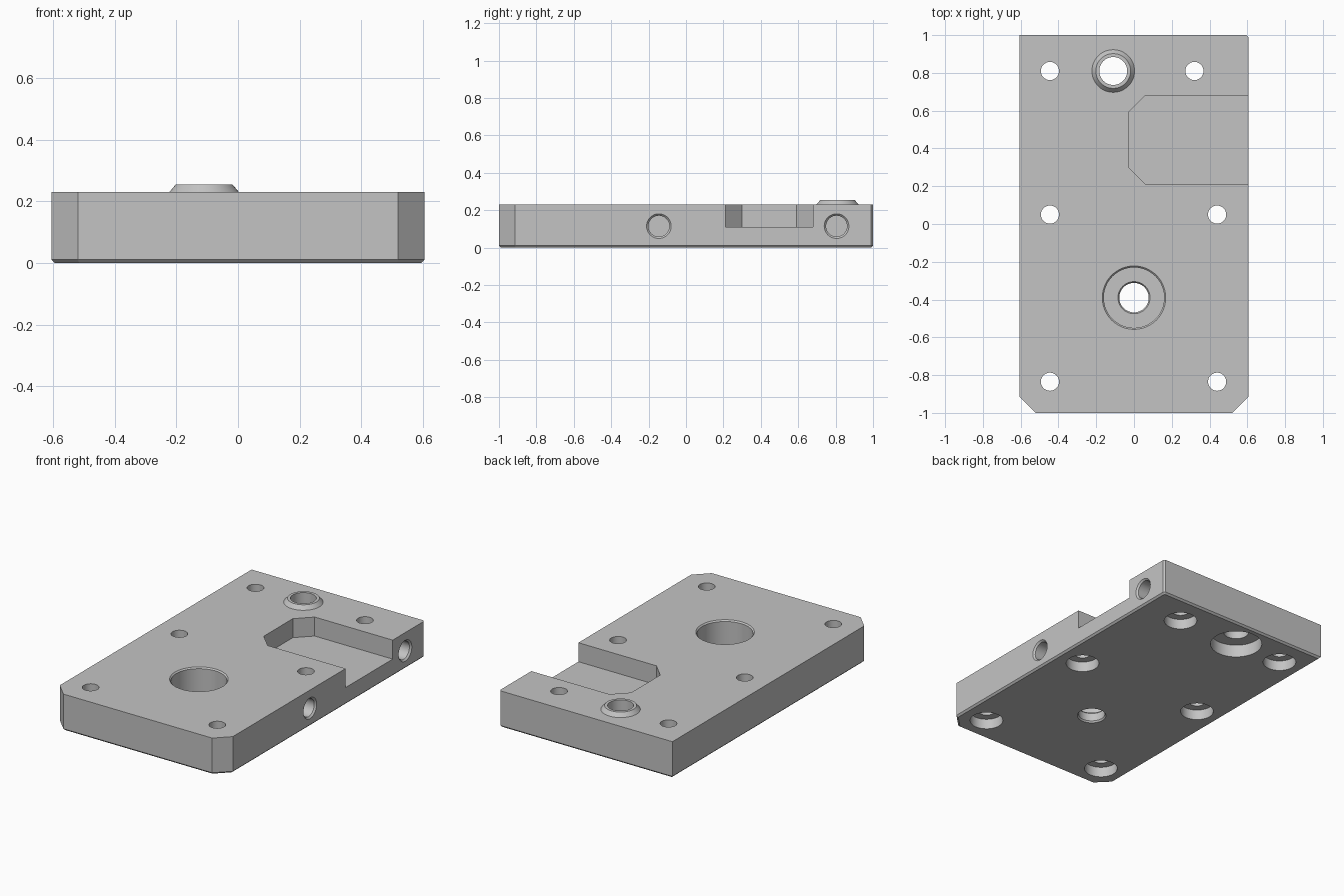
import bpy
import bmesh
import math
from mathutils import Matrix

SEG = 48
TOP = 0.23

cube = bpy.data.objects.get("Cube")
if cube:
    bpy.data.objects.remove(cube, do_unlink=True)

# Single machined metal colour
metal = bpy.data.materials.new("machined_grey")
metal.use_nodes = True
GREY = (0.55, 0.55, 0.55, 1)
metal.diffuse_color = GREY
metal.node_tree.nodes["Principled BSDF"].inputs["Base Color"].default_value = GREY


def make_object(name, bm):
    bmesh.ops.recalc_face_normals(bm, faces=bm.faces)
    mesh = bpy.data.meshes.new(name)
    bm.to_mesh(mesh)
    bm.free()
    mesh.materials.append(metal)
    obj = bpy.data.objects.new(name, mesh)
    bpy.context.collection.objects.link(obj)
    return obj


def prism(name, outline, z0, z1, bottom_bevel=0):
    bm = bmesh.new()
    base = bm.faces.new([bm.verts.new((x, y, z0)) for x, y in outline])
    made = bmesh.ops.extrude_face_region(bm, geom=[base], use_keep_orig=True)
    for item in made["geom"]:
        if isinstance(item, bmesh.types.BMVert):
            item.co.z = z1
    if bottom_bevel:
        bmesh.ops.recalc_face_normals(bm, faces=bm.faces)
        edges = [e for e in bm.edges if all(v.co.z == z0 for v in e.verts)]
        bmesh.ops.bevel(bm, geom=edges, offset=bottom_bevel, segments=1,
                        affect='EDGES', clamp_overlap=True)
    return make_object(name, bm)


def lathe(name, profile, matrix):
    # Turned solid from (radius, height) pairs, capped at both ends
    bm = bmesh.new()
    rings = []
    for r, z in profile:
        rings.append([bm.verts.new((r * math.cos(i * math.tau / SEG),
                                    r * math.sin(i * math.tau / SEG), z))
                      for i in range(SEG)])
    for a, b in zip(rings, rings[1:]):
        for i in range(SEG):
            j = (i + 1) % SEG
            bm.faces.new((a[i], a[j], b[j], b[i]))
    bm.faces.new(rings[0])
    bm.faces.new(rings[-1])
    bm.transform(matrix)
    return make_object(name, bm)


def combine(target, tool, operation):
    tool.hide_render = True
    mod = target.modifiers.new(operation.lower(), 'BOOLEAN')
    mod.operation = operation
    mod.solver = 'EXACT'
    mod.object = tool
    bpy.context.view_layer.objects.active = target
    bpy.ops.object.modifier_apply(modifier=mod.name)
    bpy.data.objects.remove(tool, do_unlink=True)


def at(x, y, z=0):
    return Matrix.Translation((x, y, z))


# Plate with clipped front corners and a chamfered bottom edge
W, C, S = 0.605, 0.085, 0.01
plate = prism("mounting_plate",
              [(-W + C, -1), (W - C, -1), (W, -1 + C), (W, 1 - S),
               (W - S, 1), (-W, 1), (-W, -1 + C)], 0, TOP, 0.011)

# Tapered boss on the top
boss_at = at(-0.11, 0.81)
combine(plate, lathe("boss", [(0.113, 0.15), (0.113, TOP), (0.092, 0.255)], boss_at), 'UNION')

# Side pocket with clipped inner corners
combine(plate, prism("pocket_cutter",
                     [(-0.03, 0.30), (0.06, 0.21), (0.7, 0.21), (0.7, 0.68),
                      (0.06, 0.68), (-0.03, 0.59)], 0.11, 0.4), 'DIFFERENCE')

# Screw holes, counterbored from below
for x, y in [(-0.445, 0.81), (0.32, 0.81), (-0.445, 0.05), (0.44, 0.05),
             (-0.445, -0.835), (0.44, -0.835)]:
    combine(plate, lathe("screw_cutter", [(0.097, -0.1), (0.097, 0.065),
                                          (0.048, 0.065), (0.048, 0.4)], at(x, y)), 'DIFFERENCE')

# Bore through the boss, wide from below
combine(plate, lathe("boss_cutter", [(0.152, -0.1), (0.152, 0.08), (0.074, 0.08),
                                     (0.074, 0.4)], boss_at), 'DIFFERENCE')

# Large stepped bore with chamfered rims
combine(plate, lathe("bore_cutter",
                     [(0.085, -0.1), (0.085, 0), (0.078, 0.01), (0.078, 0.06),
                      (0.085, 0.07), (0.16, 0.07), (0.16, 0.222),
                      (0.168, TOP), (0.168, 0.4)], at(0, -0.39)), 'DIFFERENCE')

# Blind ports in the side
for y in (-0.145, 0.805):
    combine(plate, lathe("port_cutter",
                         [(0.056, -0.18), (0.056, -0.01), (0.066, 0), (0.066, 0.1)],
                         at(W, y, 0.115) @ Matrix.Rotation(math.pi / 2, 4, 'Y')), 'DIFFERENCE')

# Round walls smooth, machined edges sharp
bpy.ops.object.select_all(action='DESELECT')
plate.select_set(True)
bpy.context.view_layer.objects.active = plate
bpy.ops.object.shade_smooth_by_angle(angle=math.radians(25))
